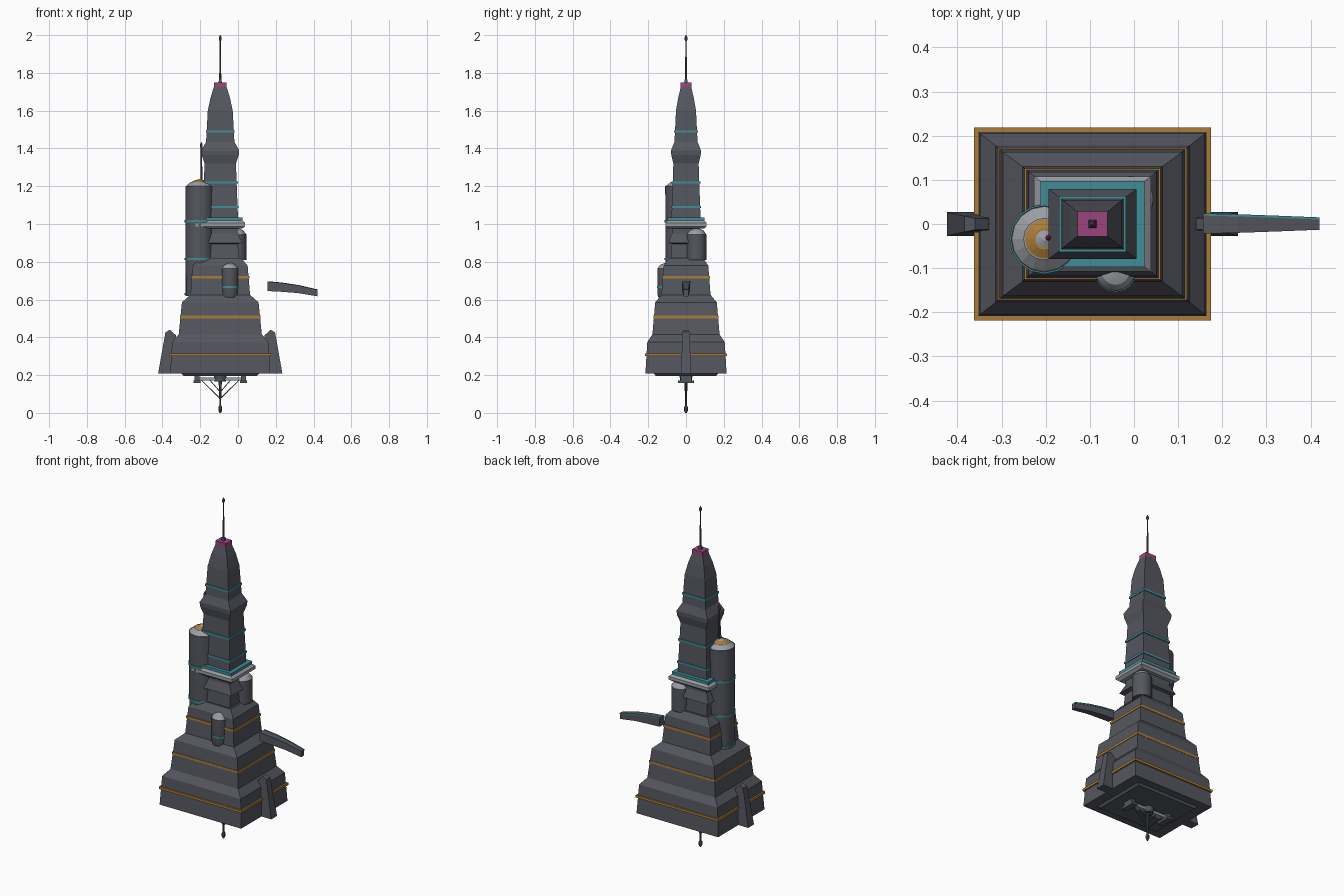
import bpy, bmesh
from math import cos, sin, pi
from mathutils import Vector

if "Cube" in bpy.data.objects:
    bpy.data.objects.remove(bpy.data.objects["Cube"])

CX = -0.094  # tower axis


def material(name, rgb):
    m = bpy.data.materials.new(name)
    m.diffuse_color = (*rgb, 1)
    m.use_nodes = True
    m.node_tree.nodes["Principled BSDF"].inputs["Base Color"].default_value = m.diffuse_color
    return m


DARK = material("dark_hull", (0.09, 0.095, 0.115))
TEAL = material("teal_trim", (0.05, 0.27, 0.31))
AMBER = material("amber_trim", (0.4, 0.2, 0.04))
PINK = material("magenta_light", (0.32, 0.06, 0.2))
PALE = material("pale_metal", (0.33, 0.34, 0.37))


def loft(name, rings, mat):
    """Skin a closed solid through rings with equal point counts."""
    bm = bmesh.new()
    vs = [[bm.verts.new(p) for p in r] for r in rings]
    n = len(rings[0])
    for a, b in zip(vs, vs[1:]):
        for i in range(n):
            j = (i + 1) % n
            bm.faces.new((a[i], a[j], b[j], b[i]))
    bm.faces.new(vs[0][::-1])
    bm.faces.new(vs[-1])
    bmesh.ops.recalc_face_normals(bm, faces=bm.faces)
    me = bpy.data.meshes.new(name)
    bm.to_mesh(me)
    bm.free()
    ob = bpy.data.objects.new(name, me)
    bpy.context.collection.objects.link(ob)
    me.materials.append(mat)
    return ob


def rect_stack(name, profile, mat=DARK, x=CX, y=0):
    """Stack of rectangles given as (z, half x, half y)."""
    return loft(name, [[(x - a, y - b, z), (x + a, y - b, z), (x + a, y + b, z), (x - a, y + b, z)]
                       for z, a, b in profile], mat)


def turned(name, profile, mat=DARK, x=CX, y=0, sides=16, smooth=True):
    """Round part given as (z, radius)."""
    ob = loft(name, [[(x + r * cos(2 * pi * i / sides), y + r * sin(2 * pi * i / sides), z)
                      for i in range(sides)] for z, r in profile], mat)
    if smooth:
        bpy.context.view_layer.objects.active = ob
        ob.select_set(True)
        bpy.ops.object.shade_smooth_by_angle()
        ob.select_set(False)
    return ob


def box(name, lo, hi, mat=DARK):
    (a, b, c), (d, e, f) = lo, hi
    return rect_stack(name, [(c, (d - a) / 2, (e - b) / 2), (f, (d - a) / 2, (e - b) / 2)],
                      mat, (a + d) / 2, (b + e) / 2)


def rod(name, p, q, r, mat=DARK):
    p, q = Vector(p), Vector(q)
    rot = (q - p).to_track_quat('Z', 'Y')
    off = [rot @ Vector((r * cos(i * pi / 3), r * sin(i * pi / 3), 0)) for i in range(6)]
    return loft(name, [[p + o for o in off], [q + o for o in off]], mat)


# stepped base with sloped shoulders
rect_stack("stepped_base", [
    (0.208, 0.265, 0.215), (0.375, 0.255, 0.205), (0.415, 0.22, 0.178),
    (0.585, 0.203, 0.163), (0.625, 0.158, 0.13),
    (0.78, 0.145, 0.118), (0.82, 0.11, 0.09)])
for i, (z, a, b) in enumerate([(0.307, 0.268, 0.218), (0.508, 0.214, 0.172), (0.718, 0.154, 0.126)]):
    rect_stack(f"amber_band_{i}", [(z - 0.007, a, b), (z + 0.007, a, b)], AMBER)

# waist with flared eave, observation deck
rect_stack("waist", [(0.815, 0.1, 0.08), (0.895, 0.093, 0.075), (0.9, 0.117, 0.094),
                     (0.95, 0.092, 0.074), (0.985, 0.092, 0.074)])
rect_stack("deck", [(0.975, 0.115, 0.094), (0.988, 0.132, 0.108), (1.006, 0.132, 0.108),
                    (1.018, 0.118, 0.097)], PALE)
rect_stack("deck_teal", [(1.016, 0.118, 0.097), (1.034, 0.118, 0.097)], TEAL)

# upper spire
rect_stack("spire", [
    (1.03, 0.094, 0.077), (1.32, 0.083, 0.067), (1.365, 0.098, 0.078), (1.39, 0.1, 0.079),
    (1.435, 0.075, 0.061), (1.6, 0.066, 0.053), (1.67, 0.051, 0.041), (1.728, 0.033, 0.027)])
for i, (z, a, b) in enumerate([(1.09, 0.096, 0.079), (1.22, 0.093, 0.076), (1.49, 0.076, 0.063)]):
    rect_stack(f"teal_band_{i}", [(z - 0.006, a, b), (z + 0.006, a, b)], TEAL)
rect_stack("spire_cap", [(1.724, 0.034, 0.028), (1.748, 0.034, 0.028)], PINK)
rect_stack("mast_foot", [(1.745, 0.009, 0.009), (1.765, 0.007, 0.007)])
turned("mast", [(1.75, 0.006), (1.98, 0.0025)], sides=8)
turned("mast_light", [(1.965, 0.002), (1.975, 0.007), (1.988, 0.007), (2.0, 0.001)], PINK, sides=8)

# tall side silo
sx, sy = -0.203, -0.034
turned("silo", [(0.62, 0.074), (1.2, 0.076)], DARK, sx, sy)
turned("silo_shoulder", [(1.198, 0.076), (1.222, 0.047)], PALE, sx, sy, smooth=False)
turned("silo_amber_ring", [(1.22, 0.048), (1.232, 0.024)], AMBER, sx, sy, smooth=False)
turned("silo_crown", [(1.23, 0.025), (1.238, 0.004)], PALE, sx, sy, smooth=False)
for i, z in enumerate((0.63, 0.815, 1.015)):
    turned(f"silo_band_{i}", [(z - 0.006, 0.079), (z + 0.006, 0.079)], TEAL, sx, sy)
turned("silo_aerial", [(1.22, 0.006), (1.42, 0.003)], DARK, -0.194, -0.031, 8)
turned("silo_aerial_light", [(1.395, 0.003), (1.408, 0.007), (1.42, 0.007), (1.435, 0.001)],
       PINK, -0.194, -0.031, 8)

# small pods on the front and back shoulders
turned("front_pod", [(0.61, 0.04), (0.628, 0.046), (0.765, 0.046)], DARK, -0.042, -0.106)
turned("front_pod_dome", [(0.763, 0.046), (0.783, 0.032), (0.793, 0.008)], PALE, -0.042, -0.106)
turned("front_pod_band", [(0.66, 0.048), (0.671, 0.048)], TEAL, -0.042, -0.106)
turned("back_pod", [(0.81, 0.053), (0.94, 0.053), (0.945, 0.053)], DARK, -0.008, 0.056)
turned("back_pod_dome", [(0.943, 0.053), (0.966, 0.037), (0.978, 0.01)], PALE, -0.008, 0.056)

# buttress fins, mirrored about the tower axis
fin = [(0.14, 0.41, 0.013), (0.172, 0.44, 0.013), (0.196, 0.427, 0.018),
       (0.235, 0.208, 0.027), (0.16, 0.208, 0.027)]
for side, s in (("right", 1), ("left", -1)):
    loft(f"fin_{side}", [[(CX + s * (x - CX), k * w, z) for x, z, w in fin] for k in (-1, 1)], DARK)

# detached drooping arm with a teal edge
arm = [(0.156, 0.645, 0.695, 0.022), (0.235, 0.641, 0.688, 0.02),
       (0.32, 0.634, 0.675, 0.017), (0.42, 0.617, 0.652, 0.013)]
loft("arm", [[(x, -w, a), (x, w, a), (x, w, b), (x, -w, b)] for x, a, b, w in arm], DARK)
loft("arm_teal_edge", [[(x, w - 0.003, b - 0.005), (x, w + 0.002, b - 0.005),
                        (x, w + 0.002, b + 0.002), (x, w - 0.003, b + 0.002)]
                       for x, a, b, w in arm], TEAL)

# underside plate, dumbbell beam, struts and lower probe
rect_stack("under_plate", [(0.196, 0.195, 0.16), (0.212, 0.21, 0.172)])
box("under_beam", (CX - 0.13, -0.018, 0.172), (CX + 0.13, 0.018, 0.188), PALE)
turned("under_hub", [(0.165, 0.03), (0.2, 0.035)], DARK, sides=12)
for side, s in (("right", 1), ("left", -1)):
    x = CX + s * 0.123
    box(f"thruster_{side}", (x - 0.018, -0.042, 0.158), (x + 0.018, 0.042, 0.172))
    box(f"thruster_mount_{side}", (x - 0.014, -0.03, 0.17), (x + 0.014, 0.03, 0.2))
    for i, (d, z) in enumerate([(0.1, 0.075), (0.055, 0.11)]):
        rod(f"strut_{side}_{i}", (CX + s * d, 0, 0.174), (CX, 0, z), 0.0025)
turned("probe", [(0.03, 0.004), (0.1, 0.006), (0.2, 0.01)], DARK, sides=8)
turned("probe_tip", [(0.0, 0.004), (0.012, 0.01), (0.03, 0.01), (0.042, 0.004)], DARK, sides=8)
